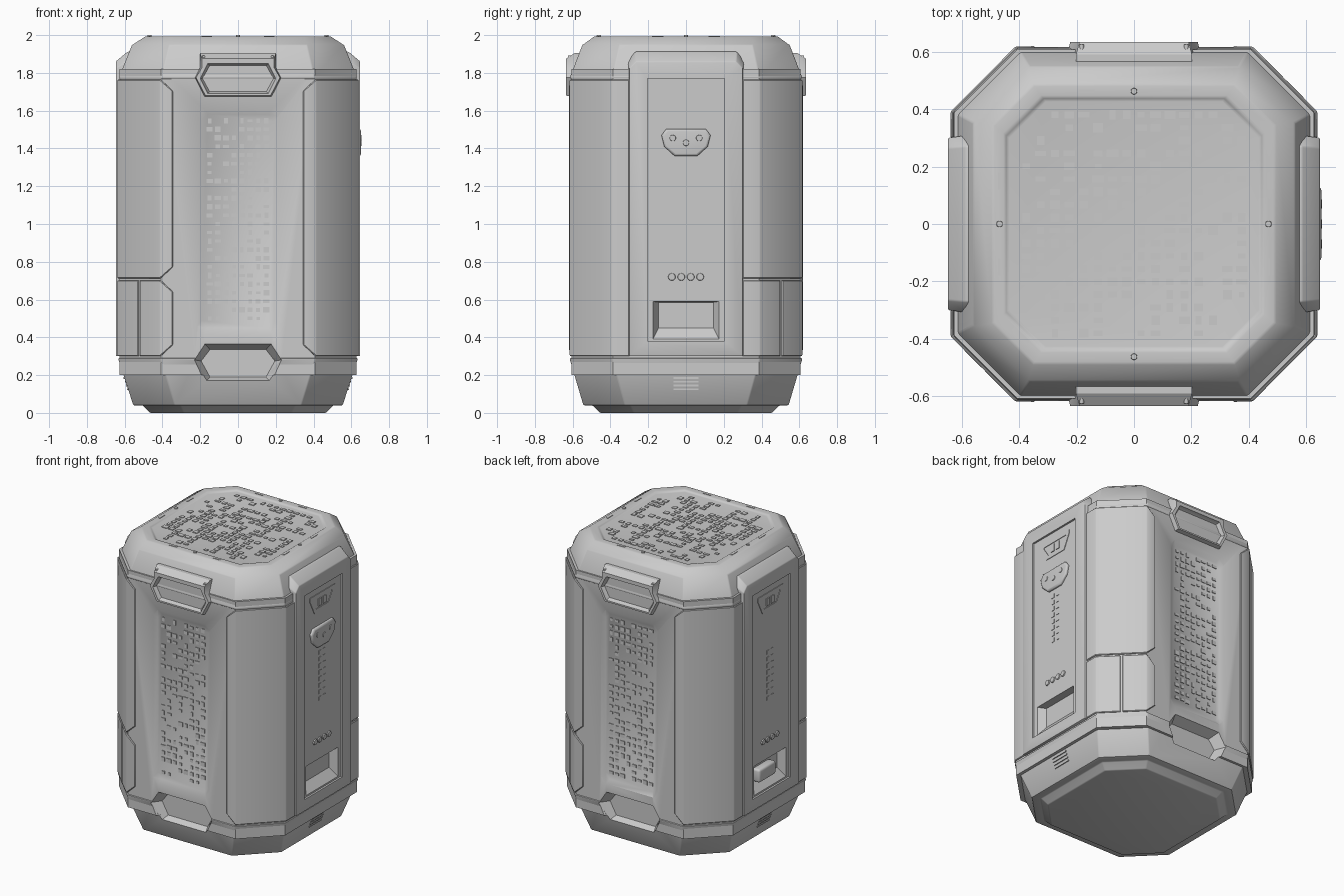
import bpy, bmesh, math, random
from mathutils import Matrix, Vector

random.seed(4)
if "Cube" in bpy.data.objects:
    bpy.data.objects.remove(bpy.data.objects["Cube"], do_unlink=True)

GREY = (0.6, 0.6, 0.6, 1)
mat = bpy.data.materials.new("plain grey")
mat.use_nodes = True
mat.diffuse_color = GREY
mat.node_tree.nodes["Principled BSDF"].inputs["Base Color"].default_value = GREY

FRONT, BACK, PLUS_X, MINUS_X = 0, 180, 90, -90


def finish(name, bm, turn=0):
    bmesh.ops.recalc_face_normals(bm, faces=bm.faces)
    bmesh.ops.transform(bm, matrix=Matrix.Rotation(math.radians(turn), 4, 'Z'), verts=bm.verts)
    me = bpy.data.meshes.new(name)
    bm.to_mesh(me)
    bm.free()
    me.materials.append(mat)
    ob = bpy.data.objects.new(name, me)
    bpy.context.collection.objects.link(ob)
    return ob


def activate(ob):
    bpy.ops.object.select_all(action='DESELECT')
    ob.select_set(True)
    bpy.context.view_layer.objects.active = ob


def apply(ob, kind, **settings):
    activate(ob)
    mod = ob.modifiers.new(kind, kind)
    for key, value in settings.items():
        setattr(mod, key, value)
    bpy.ops.object.modifier_apply(modifier=mod.name)


def bevel(ob, width, segments=2):
    apply(ob, 'BEVEL', width=width, segments=segments, limit_method='ANGLE')
    return ob


def cut(obs, cutter):
    cutter.hide_render = True
    for ob in obs:
        apply(ob, 'BOOLEAN', operation='DIFFERENCE', solver='EXACT', object=cutter)
    bpy.data.objects.remove(cutter, do_unlink=True)


def loft(name, rings, turn=0):
    bm = bmesh.new()
    rows = [[bm.verts.new(p) for p in ring] for ring in rings]
    for a, b in zip(rows, rows[1:]):
        for i in range(len(a)):
            j = (i + 1) % len(a)
            bm.faces.new((a[i], a[j], b[j], b[i]))
    bm.faces.new(rows[0])
    bm.faces.new(rows[-1])
    return finish(name, bm, turn)


def octagon(hx, hy, c, z):
    half = [(hx, -hy + c), (hx, hy - c), (hx - c, hy), (-hx + c, hy)]
    return [(x, y, z) for x, y in half] + [(-x, -y, z) for x, y in half]


def mirrored(half):
    """Complete an outline from its right half, listed from bottom to top."""
    return half + [(-u, v) for u, v in reversed(half)]


def shrink(outline, du, dv):
    vs = [v for _, v in outline]
    mid, w, h = (max(vs) + min(vs)) / 2, max(u for u, _ in outline), (max(vs) - min(vs)) / 2
    return [(u * (w - du) / w, mid + (v - mid) * (h - dv) / h) for u, v in outline]


def on_side(name, layers, turn):
    """Loft outlines placed at outward distances on one side of the body."""
    return loft(name, [[(u, -d, v) for u, v in o] for o, d in layers], turn)


def blocks(name, boxes, turn=0):
    """Many little blocks, each given as centre and size."""
    bm = bmesh.new()
    for c, s in boxes:
        bmesh.ops.create_cube(bm, size=1, matrix=Matrix.Translation(c) @ Matrix.Diagonal((*s, 1)))
    return finish(name, bm, turn)


def studs(name, spots, radius, depth, turn=0, flat=False):
    bm = bmesh.new()
    spin = Matrix() if flat else Matrix.Rotation(math.pi / 2, 4, 'X')
    for p in spots:
        bmesh.ops.create_cone(bm, cap_ends=True, segments=16, radius1=radius, radius2=radius * .85,
                              depth=depth, matrix=Matrix.Translation(p) @ spin)
    return finish(name, bm, turn)


# Main shell: core, lid and base
core = loft("core", [octagon(.627, .607, .22, z) for z in (.2, 1.82)])
lid = bevel(loft("lid", [octagon(.615, .60, .2, 1.76), octagon(.63, .615, .225, 1.775),
                         octagon(.56, .548, .195, 1.95), octagon(.49, .485, .14, 1.993),
                         octagon(.45, .442, .13, 1.993), octagon(.44, .432, .13, 1.984)]), .006)
base = bevel(loft("base", [octagon(.465, .455, .18, 0), octagon(.505, .495, .2, .04),
                           octagon(.554, .543, .22, .04), octagon(.635, .617, .225, .29)]), .006)


# Corner armour: a folded skin around each chamfer
def armour(name, z0, z1, sx, sy, start=0, end=3):
    plan = [Vector(p) for p in ((.345, -.607), (.407, -.607), (.627, -.387), (.627, -.30))]
    middle = (plan[1] + plan[2]) / 2
    bm = bmesh.new()

    def add(*pts):
        bm.faces.new([bm.verts.new((p.x * sx, p.y * sy, z)) for p, z in pts])
    if start == 0:
        add((plan[0], z0 + .06), (plan[1], z0), (plan[1], z1), (plan[0], z1 - .06))
    a = plan[1] if start == 0 else middle + Vector((.004, .004))
    b = plan[2] if end == 3 else middle - Vector((.004, .004))
    add((a, z0), (b, z0), (b, z1), (a, z1))
    if end == 3:
        add((plan[2], z0), (plan[3], z0), (plan[3], z1), (plan[2], z1))
    bmesh.ops.remove_doubles(bm, verts=bm.verts, dist=.0001)
    ob = finish(name, bm)
    if sum(f.normal.dot(f.center) for f in ob.data.polygons) < 0:
        ob.data.flip_normals()
    apply(ob, 'SOLIDIFY', thickness=.012, offset=1)
    bevel(ob, .004, 1)


for sx, sy, label in ((1, 1, "front_left"), (-1, -1, "back_right")):
    armour(label + "_corner_panel", .30, 1.765, sx, sy)
for sx, sy, label in ((-1, 1, "front_right"), (1, -1, "back_left")):
    armour(label + "_upper_corner_panel", .712, 1.765, sx, sy)
    armour(label + "_hatch_a", .30, .702, sx, sy, end=2)
    armour(label + "_hatch_b", .30, .702, sx, sy, start=1)

# Front and back: grip, hand hold and studded inset
grip = mirrored([(.18, 1.67), (.232, 1.775), (.202, 1.83), (.202, 1.905)])
grip_face = mirrored([(.172, 1.68), (.222, 1.775), (.19, 1.83), (.19, 1.875)])
pocket = mirrored([(.16, 1.69), (.2, 1.77), (.16, 1.85)])
hold = mirrored([(.175, .16), (.23, .28), (.175, .365)])
inset = mirrored([(.18, .42), (.215, .46), (.215, 1.57), (.18, 1.61)])
for turn, label in ((FRONT, "front"), (BACK, "back")):
    g = on_side(label + "_grip", [(grip, .55), (grip, .59), (grip_face, .634)], turn)
    cut([g], on_side("cutter", [(pocket, .66), (pocket, .632), (shrink(pocket, .012, .012), .61)], turn))
    cut([core, base], on_side("cutter", [(hold, .66), (hold, .607), (shrink(hold, .035, .03), .54)], turn))
    cut([core], on_side("cutter", [(inset, .63), (inset, .608), (shrink(inset, .022, .03), .59)], turn))
    studs(label + "_grip_bolts", [(s * .182, -.60, 1.885) for s in (-1, 1)], .009, .05, turn)
    tiles = []
    for row in range(24):
        for u in (-.15, -.107, -.064, -.021, .021, .064, .107, .15):
            if random.random() < .75:
                size = (random.uniform(.018, .034), .007, random.uniform(.014, .03))
                tiles.append(((u, -.591, .5 + row * .0455), size))
    blocks(label + "_inset_tiles", tiles, turn)

# Side doors: raised frame, recessed panel and tray
frame = mirrored([(.308, .30), (.308, 1.86), (.27, 1.912)])
frame_face = mirrored([(.3, .30), (.3, 1.825), (.265, 1.86)])
panel = mirrored([(.205, .38), (.205, 1.77)])
tray = mirrored([(.175, .39), (.175, .59)])
tray_floor = mirrored([(.145, .45), (.145, .585)])
plate = mirrored([(.065, 1.6), (.085, 1.6), (.135, 1.7), (.135, 1.722)])
shield = mirrored([(.06, 1.36), (.115, 1.41), (.13, 1.47), (.105, 1.503)])
for turn, label in ((PLUS_X, "left"), (MINUS_X, "right")):
    door = on_side(label + "_door_frame", [(frame, .5), (frame, .585), (frame_face, .647)], turn)
    bevel(door, .005)
    cut([door], on_side("cutter", [(panel, .7), (panel, .634)], turn))
    cut([door, core], on_side("cutter", [(tray, .7), (tray, .635), (tray_floor, .585)], turn))
    trim = on_side(label + "_door_plate", [(plate, .63), (plate, .638)], turn)
    cut([trim], on_side("cutter", [(shrink(plate, .03, .025), .6), (shrink(plate, .03, .025), .7)], turn))
    blocks(label + "_plate_bars", [((s * .025, -.635, 1.66), (.03, .008, .05)) for s in (-1, 1)], turn)
    studs(label + "_door_buttons", [(-.075 + i * .05, -.635, .72) for i in range(4)], .021, .012, turn)
    marks = [((s * .022, -.634, 1.0 + i * .045), (.026, .006, .026)) for i in range(8) for s in (-1, 1)]
    blocks(label + "_door_studs", marks, turn)
    slats = []
    for i in range(7):
        z = .125 + i * .02
        slats.append(((0, -(.554 + (z - .04) * .324), z), (.13, .01, .009)))
    blocks(label + "_base_vent", slats, turn)

# Shield cover on one door, drawer knob on the other
bevel(on_side("shield_cover", [(shield, .625), (shield, .645), (shrink(shield, .01, .01), .652)], PLUS_X), .003)
studs("shield_buttons", [(-.07, -.652, 1.455), (0, -.652, 1.43), (.07, -.652, 1.455)], .018, .006, PLUS_X)
bevel(blocks("drawer_knob", [((-.03, -.61, .5), (.18, .06, .09))], MINUS_X), .015, 3)

# Lid top: bolts, slots and a field of low tiles
studs("lid_bolts", [(0, .462, 1.994), (0, -.462, 1.994), (.468, 0, 1.994), (-.468, 0, 1.994)],
      .012, .012, flat=True)
slots = []
for a in (-1, 1):
    for b in (-1, 1):
        slots.append(((a * .165, b * .463, 1.993), (.055, .01, .006)))
        slots.append(((a * .469, b * .15, 1.993), (.01, .06, .006)))
blocks("lid_slots", slots)
tiles = []
for i in range(16):
    for j in range(18):
        x, y = -.375 + i * .05, -.38 + j * .0447
        if abs(x) + abs(y) < .68 and random.random() < .65:
            size = (random.uniform(.02, .042), random.uniform(.016, .034), .007)
            tiles.append(((x, y, 1.985), size))
blocks("lid_tiles", tiles)

# Soft shading with crisp edges
bpy.ops.object.select_all(action='DESELECT')
for ob in bpy.context.collection.objects:
    if ob.type == 'MESH':
        ob.select_set(True)
        bpy.context.view_layer.objects.active = ob
bpy.ops.object.shade_smooth_by_angle(angle=math.radians(30))
